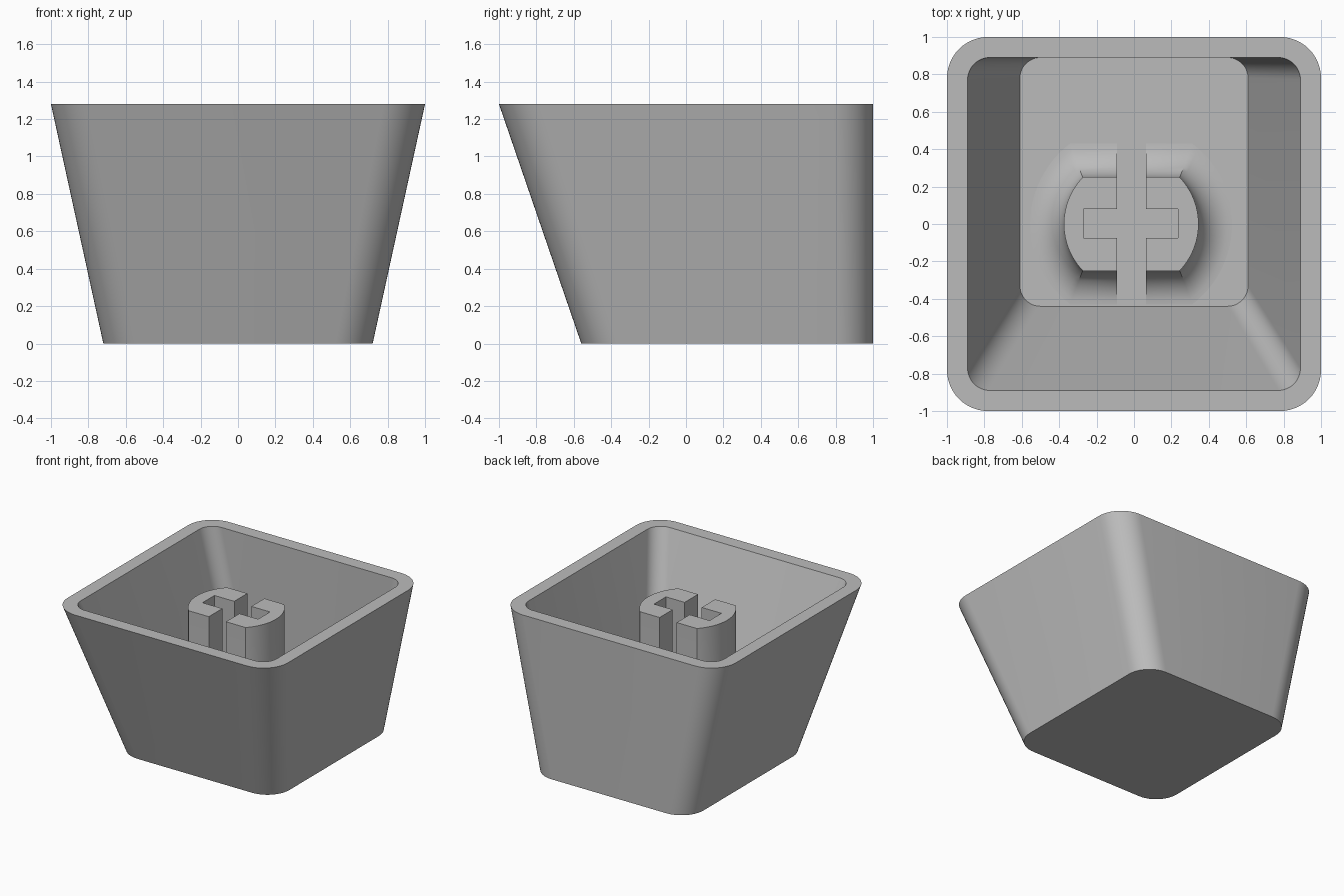
import bpy, bmesh, math

if "Cube" in bpy.data.objects:
    bpy.data.objects.remove(bpy.data.objects["Cube"], do_unlink=True)

GREY = (0.5, 0.5, 0.5, 1)
mat = bpy.data.materials.new("plain grey")
mat.use_nodes = True
mat.diffuse_color = GREY
mat.node_tree.nodes["Principled BSDF"].inputs["Base Color"].default_value = GREY

HEIGHT, FLOOR, STEM_TOP = 1.28, 0.12, 1.165
STEM_X = -0.015


def rounded_rect(half_x, y0, y1, r, z, steps=12):
    """Counter-clockwise outline of a rectangle with round corners."""
    corners = [(half_x - r, y1 - r), (r - half_x, y1 - r),
               (r - half_x, y0 + r), (half_x - r, y0 + r)]
    pts = []
    for quarter, (cx, cy) in enumerate(corners):
        for i in range(steps + 1):
            a = (quarter + i / steps) * math.pi / 2
            pts.append((cx + r * math.cos(a), cy + r * math.sin(a), z))
    return pts


def clipped_circle(grow, z, steps=24):
    """Circle with flat front and back, grown outward by an offset."""
    r = 0.36 + grow
    limit = math.asin((0.25 + grow) / r)
    pts = []
    for start in (0, math.pi):
        for i in range(steps + 1):
            a = start + limit * (2 * i / steps - 1)
            pts.append((STEM_X + r * math.cos(a), r * math.sin(a), z))
    return pts


def loft(name, outlines):
    """Skin a stack of matching outlines and cap both ends."""
    bm = bmesh.new()
    loops = [[bm.verts.new(p) for p in o] for o in outlines]
    for a, b in zip(loops, loops[1:]):
        for i in range(len(a)):
            j = (i + 1) % len(a)
            bm.faces.new((a[i], a[j], b[j], b[i]))
    bm.faces.new(loops[0][::-1])
    bm.faces.new(loops[-1])
    bmesh.ops.recalc_face_normals(bm, faces=bm.faces)
    mesh = bpy.data.meshes.new(name)
    bm.to_mesh(mesh)
    bm.free()
    mesh.materials.append(mat)
    obj = bpy.data.objects.new(name, mesh)
    bpy.context.collection.objects.link(obj)
    return obj


def activate(obj):
    bpy.ops.object.select_all(action='DESELECT')
    obj.select_set(True)
    bpy.context.view_layer.objects.active = obj


def cut_box(target, x0, x1, y0, y1):
    """Cut a vertical slot through the target."""
    bpy.ops.mesh.primitive_cube_add(size=1, location=((x0 + x1) / 2, (y0 + y1) / 2, 0.75))
    cutter = bpy.context.object
    cutter.name = "slot_cutter"
    cutter.scale = (x1 - x0, y1 - y0, 1.5)
    cutter.hide_render = True
    activate(target)
    mod = target.modifiers.new("slot", 'BOOLEAN')
    mod.operation, mod.solver, mod.object = 'DIFFERENCE', 'EXACT', cutter
    bpy.ops.object.modifier_apply(modifier=mod.name)
    bpy.data.objects.remove(cutter, do_unlink=True)


# Hollow tapered shell: outside wall, rim, inside wall, floor
shell = loft("shell", [
    rounded_rect(0.72, -0.56, 1, 0.2, 0),
    rounded_rect(1, -1, 1, 0.22, HEIGHT),
    rounded_rect(0.89, -0.89, 0.89, 0.12, HEIGHT),
    rounded_rect(0.61, -0.44, 0.89, 0.11, FLOOR),
])

# Central stem with a fillet flaring into the floor
R = 0.18
layers = [clipped_circle(R, FLOOR - 0.02)]
for k in range(11):
    a = k / 10 * math.pi / 2
    layers.append(clipped_circle(R * (1 - math.sin(a)), FLOOR + R * (1 - math.cos(a))))
layers.append(clipped_circle(0, STEM_TOP))
stem = loft("stem", layers)

# Cross-shaped socket: one slot runs right through, the other is closed
cut_box(stem, -0.09, 0.065, -1, 1)
cut_box(stem, -0.27, 0.235, -0.075, 0.08)

for part in (shell, stem):
    activate(part)
    bpy.ops.object.shade_smooth_by_angle(angle=math.radians(30))
